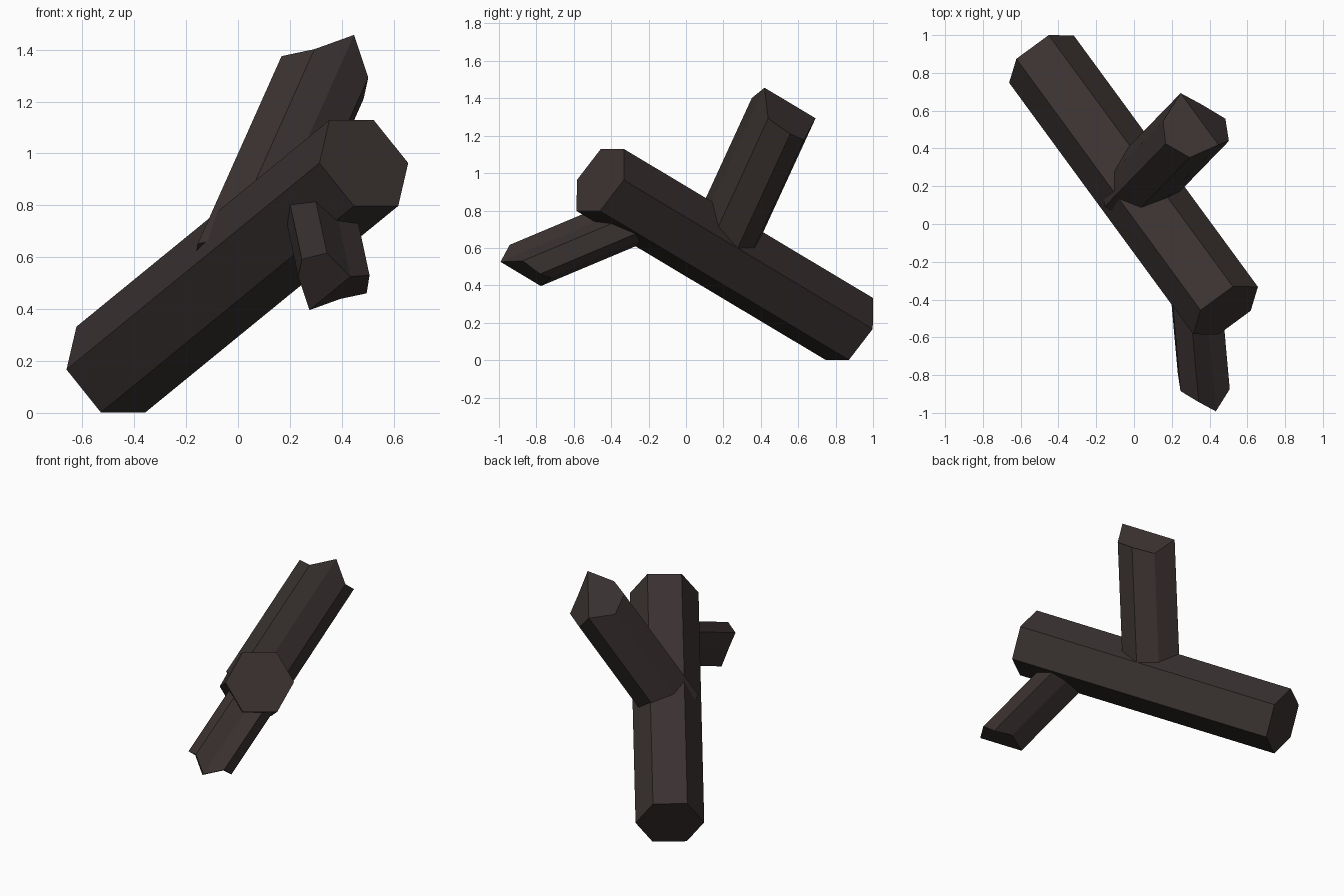
import bpy, bmesh, math
from mathutils import Vector

if "Cube" in bpy.data.objects:
    bpy.data.objects.remove(bpy.data.objects["Cube"])

# Trunk frame: D runs along the trunk, U is level, W points up across it
D = Vector((0.975, -1.331, 0.796)).normalized()
U = Vector((1.331, 0.975, 0)).normalized()
W = U.cross(D)
if W.z < 0:
    W = -W
TOP, BASE = Vector((0.485, -0.458, 0.963)), Vector((-0.49, 0.873, 0.167))
ORIGIN = TOP - D * TOP.dot(D)

bark = bpy.data.materials.new("dark bark")
bark.diffuse_color = (0.043, 0.032, 0.031, 1)
bark.use_nodes = True
bark.node_tree.nodes["Principled BSDF"].inputs["Base Color"].default_value = bark.diffuse_color


def prism(name, start, end, start_cap, end_cap):
    """Join two matching rings with side faces and the given cap faces."""
    bm = bmesh.new()
    lo = [bm.verts.new(p) for p in start]
    hi = [bm.verts.new(p) for p in end]
    n = len(lo)
    for i in range(n):
        j = (i + 1) % n
        bm.faces.new((lo[i], lo[j], hi[j], hi[i]))
    for ring, cap in ((lo, start_cap), (hi, end_cap)):
        for face in cap:
            bm.faces.new([ring[i] for i in face])
    bmesh.ops.recalc_face_normals(bm, faces=bm.faces)
    mesh = bpy.data.meshes.new(name)
    bm.to_mesh(mesh)
    bm.free()
    mesh.materials.append(bark)
    bpy.context.collection.objects.link(bpy.data.objects.new(name, mesh))


# Six-sided trunk
def hexagon(centre, r=0.212):
    return [centre + r * (math.cos(a) * U + math.sin(a) * W)
            for a in (k * math.pi / 3 for k in range(6))]


prism("trunk", hexagon(BASE), hexagon(TOP), [range(6)], [range(6)])

# Eight-sided branch end, folded along a ridge parallel to the trunk: (u, w, d)
CAP = [(0, 0, 0.188), (0.056, -0.155, 0.132), (0.111, -0.184, 0),
       (0.056, -0.155, -0.132), (0, 0, -0.188), (-0.163, -0.034, -0.132),
       (-0.222, 0, 0), (-0.163, -0.034, 0.132)]
FOLD = [(0, 1, 2, 3, 4), (4, 5, 6, 7, 0)]


def branch(name, u, w, d, scale, side, direction, length):
    end = [ORIGIN + U * (u + side * scale * a) + W * (w + side * scale * b)
           + D * (d + scale * c) for a, b, c in CAP]
    shift = Vector(direction).normalized() * length
    prism(name, [p - shift for p in end], end, FOLD, FOLD)


# Branches on opposite sides of the trunk
branch("upper_branch", 0.488, 0.762, 0.378, 1.0, 1, (0.447, 0.46, 1), 0.86)
branch("lower_branch", -0.357, -0.568, 1.031, 0.79, -1, (0.09, -1, -0.42), 0.66)
